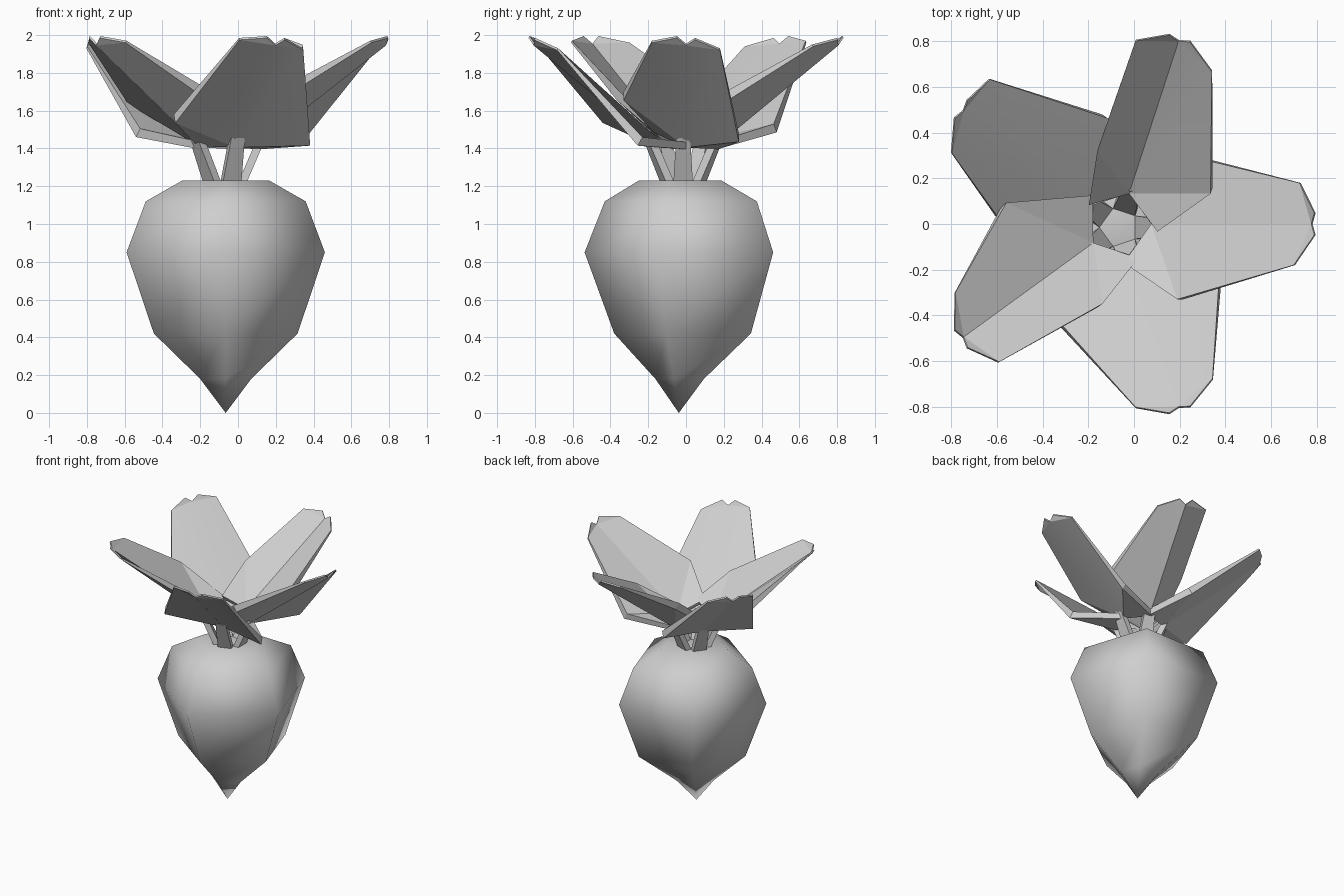
import bpy, bmesh, math
from mathutils import Matrix, Vector

if "Cube" in bpy.data.objects:
    bpy.data.objects.remove(bpy.data.objects["Cube"])

grey = bpy.data.materials.new("plain_grey")
grey.use_nodes = True
COLOUR = (0.62, 0.62, 0.62, 1)
grey.diffuse_color = COLOUR
grey.node_tree.nodes["Principled BSDF"].inputs["Base Color"].default_value = COLOUR

CX = -0.065


def finish(bm, name, angle):
    bmesh.ops.recalc_face_normals(bm, faces=bm.faces)
    mesh = bpy.data.meshes.new(name)
    bm.to_mesh(mesh)
    bm.free()
    mesh.materials.append(grey)
    obj = bpy.data.objects.new(name, mesh)
    bpy.context.collection.objects.link(obj)
    bpy.ops.object.select_all(action='DESELECT')
    obj.select_set(True)
    bpy.context.view_layer.objects.active = obj
    if angle is None:
        bpy.ops.object.shade_smooth()
    else:
        bpy.ops.object.shade_smooth_by_angle(angle=math.radians(angle))


def place(bm, degrees, y):
    turn = Matrix.Translation((CX, y, 0)) @ Matrix.Rotation(math.radians(degrees), 4, 'Z')
    bmesh.ops.transform(bm, matrix=turn, verts=bm.verts)


# Root: five-sided rings of (radius, height, y centre), one corner to the front
def root():
    bm = bmesh.new()
    sides = 5
    rings = []
    for r, z, y in [(0.142, 0.18, -0.02), (0.4, 0.42, 0.02), (0.552, 0.85, 0.015),
                    (0.445, 1.12, 0.015), (0.242, 1.23, -0.008)]:
        corners = [math.tau * i / sides - math.pi / 2 for i in range(sides)]
        rings.append([bm.verts.new((r * math.cos(a), y + r * math.sin(a), z)) for a in corners])
    tip = bm.verts.new((0, -0.038, 0))
    for i in range(sides):
        j = (i + 1) % sides
        bm.faces.new((tip, rings[0][j], rings[0][i]))
        for a, b in zip(rings, rings[1:]):
            bm.faces.new((a[i], a[j], b[j], b[i]))
    bm.faces.new(rings[-1])
    place(bm, 0, 0)
    finish(bm, "root", None)


# Stem: tapered four-sided bar leaning outwards
def stem(name, degrees):
    bm = bmesh.new()
    bmesh.ops.create_cube(bm, size=1)
    for v in bm.verts:
        top = v.co.z > 0
        v.co = Vector(((0.19 if top else 0.08) + v.co.x * 0.045,
                       v.co.y * (0.075 if top else 0.105),
                       1.455 if top else 1.2))
    place(bm, degrees, -0.015)
    finish(bm, name, 30)


# Leaf: two lobes hinged on a straight midrib, notched at the tip
def leaf(name, degrees, lobes):
    bm = bmesh.new()
    base, notch = Vector((0.14, 0, 1.44)), Vector((0.842, 0, 1.955))

    def pair(p, thick):
        return bm.verts.new(p), bm.verts.new(p + Vector((0.6 * thick, 0, -thick)))

    mid = pair(base, 0.035), pair(notch, 0.01)
    for side, (r, s, z, tip_r, tip_z) in zip((-1, 1), lobes):
        rise = z - (base.z + (r - base.x) * 0.735)
        inner_s = min(0.17, 0.8 * s)
        inner = pair(Vector((0.19 - inner_s, side * inner_s,
                             max(1.43, base.z + 0.45 * rise))), 0.035)
        corner = pair(Vector((r, side * s, z)), 0.045)
        outer = pair(Vector((tip_r, side * 0.18, tip_z)), 0.01)
        end = pair(Vector((0.855, side * 0.048, 1.995 if tip_z > 1.95 else 1.985)), 0.01)
        for patch in ((mid[0], inner, corner), (mid[0], corner, outer, mid[1]),
                      (mid[1], outer, end)):
            for layer in (0, 1):
                bm.faces.new([p[layer] for p in patch])
        rim = (mid[0], inner, corner, outer, end, mid[1])
        for a, b in zip(rim, rim[1:]):
            bm.faces.new((a[0], b[0], b[1], a[1]))
    place(bm, degrees, 0)
    finish(bm, name, 8)


root()

# Each lobe: corner distance, corner half width, corner height, tip distance, tip height
leaves = {
    "left_leaf": ((0.255, 0.33, 1.70, 0.765, 1.97), (0.38, 0.28, 1.48, 0.79, 1.93)),
    "back_left_leaf": ((0.25, 0.34, 1.66, 0.76, 1.95), (0.275, 0.19, 1.71, 0.785, 1.98)),
    "back_right_leaf": ((0.315, 0.345, 1.53, 0.83, 1.97), (0.32, 0.33, 1.505, 0.775, 1.94)),
    "front_right_leaf": ((0.345, 0.366, 1.68, 0.755, 1.96), (0.265, 0.24, 1.70, 0.78, 1.97)),
    "front_leaf": ((0.31, 0.39, 1.58, 0.785, 1.985), (0.355, 0.346, 1.46, 0.77, 1.93)),
}
for i, (name, lobes) in enumerate(leaves.items()):
    leaf(name, 72 * i, lobes)
    stem(name.replace("leaf", "stem"), 72 * i)
